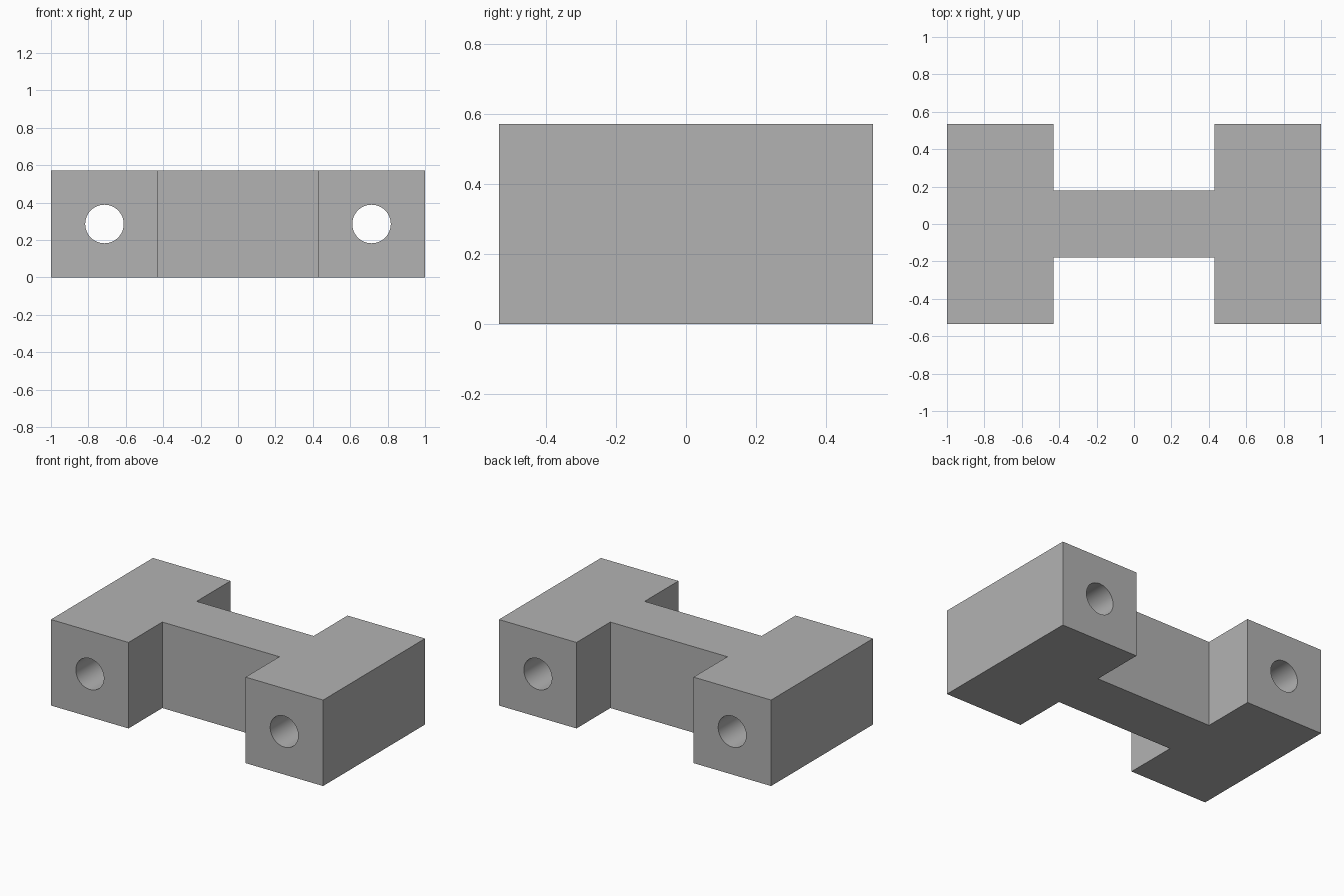
import bpy
import bmesh
import math

cube = bpy.data.objects.get("Cube")
if cube:
    bpy.data.objects.remove(cube, do_unlink=True)

HEIGHT = 0.571
HALF_LENGTH, WEB_HALF_LENGTH = 1.0, 0.43
HALF_DEPTH, WEB_HALF_DEPTH = 0.535, 0.18
HOLE_X, HOLE_RADIUS = 0.714, 0.103

grey = bpy.data.materials.new("plain_grey")
grey.use_nodes = True
colour = (0.448, 0.448, 0.448, 1)
grey.diffuse_color = colour
grey.node_tree.nodes["Principled BSDF"].inputs["Base Color"].default_value = colour

# H-shaped block: one quarter of the outline, mirrored around and extruded
quarter = [(HALF_LENGTH, HALF_DEPTH), (WEB_HALF_LENGTH, HALF_DEPTH),
           (WEB_HALF_LENGTH, WEB_HALF_DEPTH)]
half = quarter + [(-x, y) for x, y in reversed(quarter)]
outline = half + [(x, -y) for x, y in reversed(half)]

bm = bmesh.new()
base = bm.faces.new([bm.verts.new((x, y, 0)) for x, y in outline])
top = bmesh.ops.extrude_face_region(bm, geom=[base])
bmesh.ops.translate(bm, vec=(0, 0, HEIGHT),
                    verts=[v for v in top["geom"] if isinstance(v, bmesh.types.BMVert)])
bmesh.ops.recalc_face_normals(bm, faces=bm.faces)
mesh = bpy.data.meshes.new("h_block")
bm.to_mesh(mesh)
bm.free()
block = bpy.data.objects.new("h_block", mesh)
bpy.context.collection.objects.link(block)
mesh.materials.append(grey)

# Round holes running front to back through both end blocks
for side in (-1, 1):
    bpy.ops.mesh.primitive_cylinder_add(
        vertices=64, radius=HOLE_RADIUS, depth=HALF_DEPTH * 3,
        location=(side * HOLE_X, 0, HEIGHT / 2), rotation=(math.pi / 2, 0, 0))
    cutter = bpy.context.object
    cutter.name = "hole_cutter"
    cutter.hide_render = True
    cutter.data.materials.append(grey)
    cut = block.modifiers.new("hole", "BOOLEAN")
    cut.operation = "DIFFERENCE"
    cut.solver = "EXACT"
    cut.object = cutter
    bpy.ops.object.select_all(action="DESELECT")
    block.select_set(True)
    bpy.context.view_layer.objects.active = block
    bpy.ops.object.modifier_apply(modifier=cut.name)
    bpy.data.objects.remove(cutter, do_unlink=True)

# Smooth hole walls, sharp block edges
bpy.ops.object.shade_smooth_by_angle(angle=math.radians(30))
